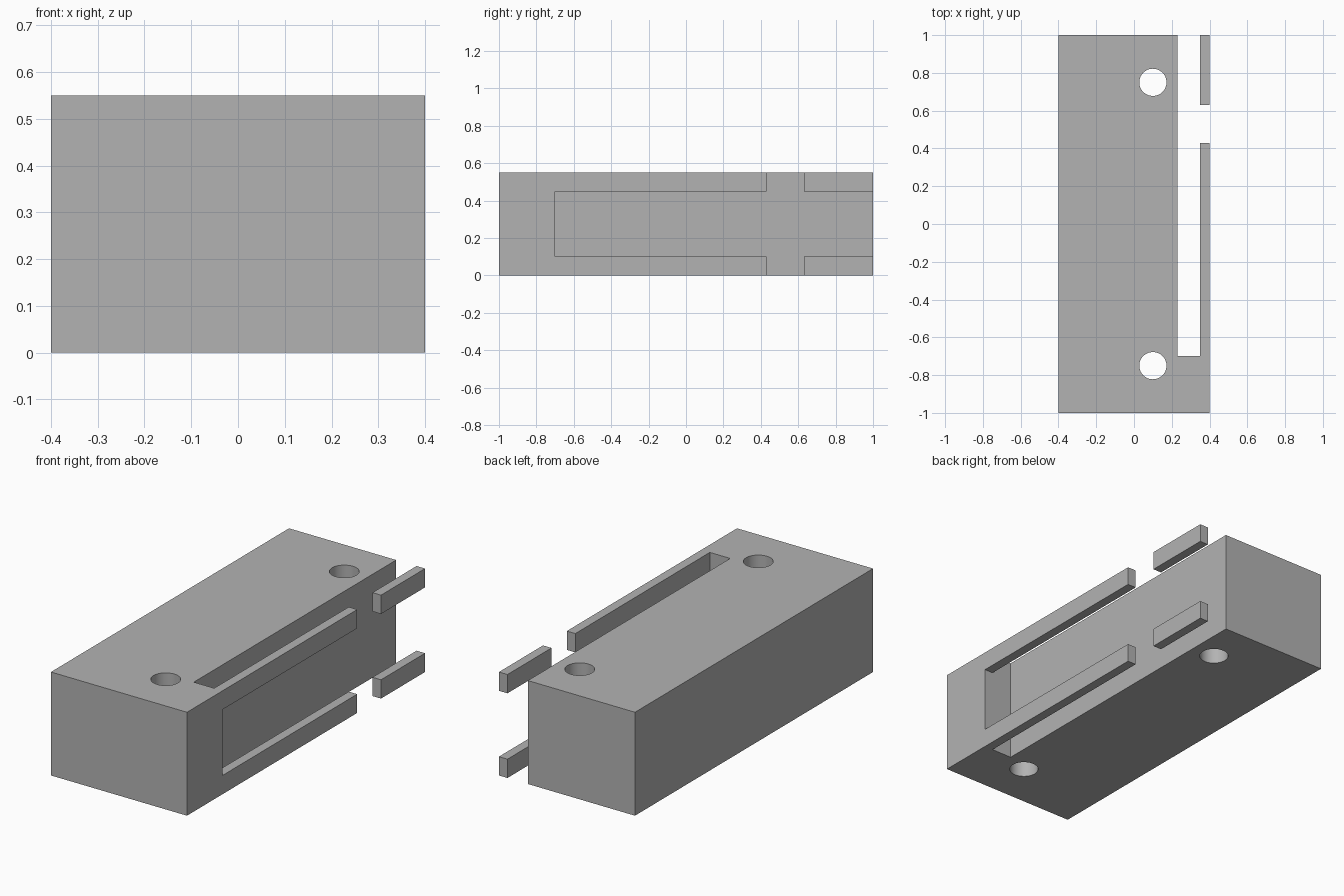
import bpy
import math

if "Cube" in bpy.data.objects:
    bpy.data.objects.remove(bpy.data.objects["Cube"], do_unlink=True)

grey = bpy.data.materials.new("mid_grey")
grey.use_nodes = True
colour = (0.45, 0.45, 0.45, 1)
grey.diffuse_color = colour
grey.node_tree.nodes["Principled BSDF"].inputs["Base Color"].default_value = colour


def box(name, low, high):
    """Box between two opposite corners."""
    centre = [(a + b) / 2 for a, b in zip(low, high)]
    bpy.ops.mesh.primitive_cube_add(size=1, location=centre)
    obj = bpy.context.object
    obj.name = name
    obj.scale = [b - a for a, b in zip(low, high)]
    bpy.ops.object.transform_apply(location=True, rotation=False, scale=True)
    obj.data.materials.append(grey)
    return obj


def cut(target, cutter):
    """Subtract the cutter from the target, then discard it."""
    cutter.hide_render = True
    mod = target.modifiers.new("cut", 'BOOLEAN')
    mod.operation = 'DIFFERENCE'
    mod.solver = 'EXACT'
    mod.object = cutter
    bpy.context.view_layer.objects.active = target
    bpy.ops.object.modifier_apply(modifier=mod.name)
    bpy.data.objects.remove(cutter, do_unlink=True)


# Solid block, carved into the body and its side rails
height = 0.55
body = box("slotted_block", (-0.4, -1, 0), (0.4, 1, height))

# Deep slot, open at the back, that separates the rails from the body
cut(body, box("slot_cutter", (0.23, -0.7, -0.1), (0.35, 1.1, height + 0.1)))

# Window between the lower and upper rails
cut(body, box("window_cutter", (0.3, -0.7, 0.1), (0.5, 1.1, 0.45)))

# Gap that splits each rail in two
cut(body, box("gap_cutter", (0.3, 0.43, -0.1), (0.5, 0.63, height + 0.1)))

# Mounting holes right through the body
for y in (-0.75, 0.75):
    bpy.ops.mesh.primitive_cylinder_add(vertices=64, radius=0.072, depth=1,
                                        location=(0.1, y, height / 2))
    hole = bpy.context.object
    hole.data.materials.append(grey)
    cut(body, hole)

# Smooth hole walls, sharp block edges
bpy.ops.object.select_all(action='DESELECT')
body.select_set(True)
bpy.context.view_layer.objects.active = body
bpy.ops.object.shade_smooth_by_angle(angle=math.radians(30))
